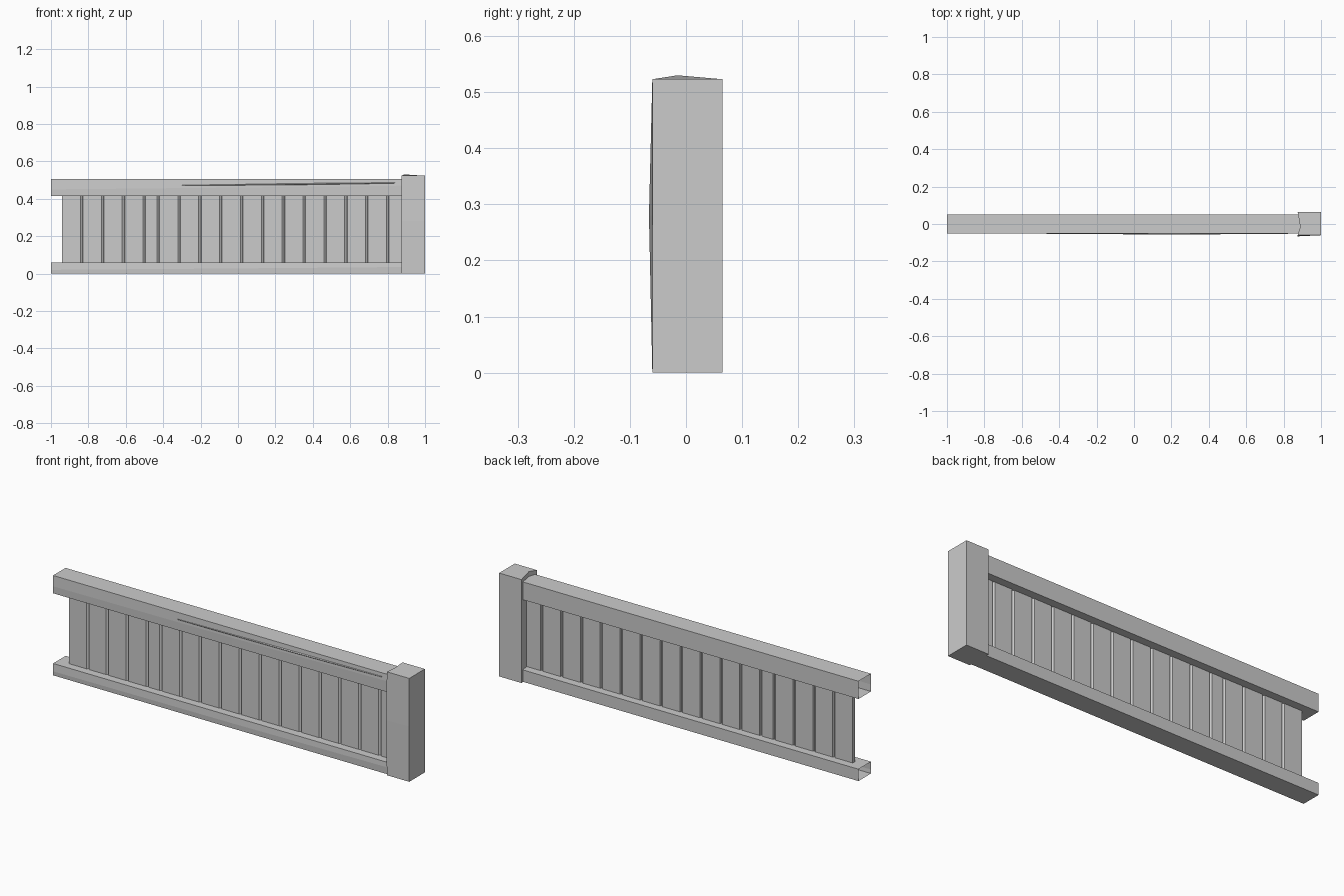
import bpy, bmesh

cube = bpy.data.objects.get("Cube")
if cube:
    bpy.data.objects.remove(cube, do_unlink=True)

grey = bpy.data.materials.new("plain_grey")
grey.use_nodes = True
grey.diffuse_color = (0.6, 0.6, 0.6, 1)
grey.node_tree.nodes["Principled BSDF"].inputs["Base Color"].default_value = (0.6, 0.6, 0.6, 1)


def finish(name, bm):
    bmesh.ops.recalc_face_normals(bm, faces=bm.faces)
    mesh = bpy.data.meshes.new(name)
    bm.to_mesh(mesh)
    bm.free()
    mesh.materials.append(grey)
    obj = bpy.data.objects.new(name, mesh)
    bpy.context.collection.objects.link(obj)
    return obj


def loft(name, rings, cap_start=True, cap_end=True):
    """Skin matching closed rings of points."""
    bm = bmesh.new()
    loops = [[bm.verts.new(p) for p in ring] for ring in rings]
    for a, b in zip(loops, loops[1:]):
        for i in range(len(a)):
            j = (i + 1) % len(a)
            bm.faces.new((a[i], a[j], b[j], b[i]))
    if cap_start:
        bm.faces.new(loops[0])
    if cap_end:
        bm.faces.new(loops[-1])
    return finish(name, bm)


# Hollow rails with a faint crease along the front, open at the free end
def rail(name, low, high, crease_start, crease_end):
    rings = []
    for x, crease in ((-1, crease_start), (0, (crease_start + crease_end) / 2), (0.89, crease_end)):
        bulge = -0.054 if x == 0 else -0.05
        rings.append([(x, 0.05, low), (x, 0.05, high), (x, -0.05, high),
                      (x, bulge, crease), (x, -0.05, low)])
    return loft(name, rings, cap_start=False)


rail("bottom_rail", 0.0, 0.06, 0.02, 0.035)
rail("top_rail", 0.415, 0.505, 0.45, 0.47)

# Thin split lip on the front of the top rail
loft("top_rail_split", [
    [(-0.3, -0.052, 0.468), (-0.3, -0.054, 0.472), (-0.3, -0.050, 0.474)],
    [(0.3, -0.050, 0.472), (0.3, -0.056, 0.478), (0.3, -0.048, 0.484)],
    [(0.84, -0.049, 0.482), (0.84, -0.052, 0.485), (0.84, -0.048, 0.488)]])

# End post with a dented inner side, bowed front and uneven top
plan = [(1.0, 0.065), (0.875, 0.065), (0.889, -0.015), (0.875, -0.06), (1.0, -0.06)]
rings = []
for z, bow in ((0, 0), (0.28, 0.006), (0.523, 0)):
    rings.append([(x, y - (bow if i == 3 else 0), z + (0.007 if z > 0.5 and i == 2 else 0))
                  for i, (x, y) in enumerate(plan)])
loft("end_post", rings)

# Board panel: regular planks with one narrow plank, parted by V grooves
seams = [-0.835 + 0.1115 * i for i in range(4)]
seams += [-0.426 + 0.1115 * i for i in range(12)]
outline = [(-0.94, 0.01)]
for s in seams:
    outline += [(s - 0.007, 0.01), (s + 0.004, 0.002), (s + 0.007, 0.01)]
outline.append((0.885, 0.01))
section = outline + [(x, -y) for x, y in reversed(outline)]
loft("plank_panel", [[(x, y, z) for x, y in section] for z in (0.055, 0.42)])
